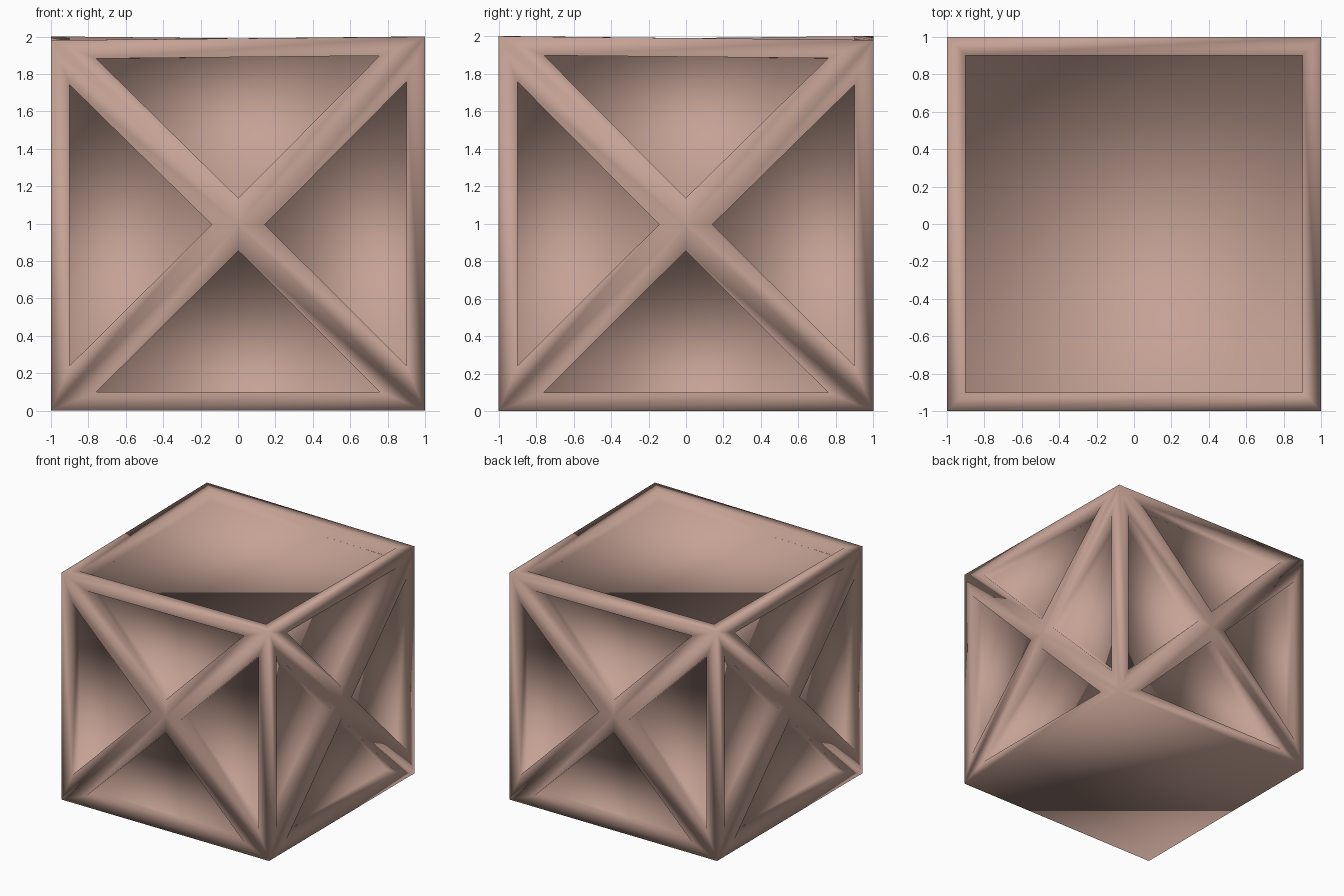
import bpy, bmesh

if "Cube" in bpy.data.objects:
    bpy.data.objects.remove(bpy.data.objects["Cube"])

FRAME = 0.1    # width of the rims and braces
DEPTH = 0.1    # depth of the recesses

mat = bpy.data.materials.new("dusty_pink_clay")
mat.diffuse_color = (0.56, 0.36, 0.30, 1)
mat.use_nodes = True
mat.node_tree.nodes["Principled BSDF"].inputs["Base Color"].default_value = mat.diffuse_color

bm = bmesh.new()
bmesh.ops.create_cube(bm, size=2)
bmesh.ops.translate(bm, verts=bm.verts, vec=(0, 0, 1))

# two opposite top corners sit slightly lower
for v in bm.verts:
    if v.co.z > 1 and v.co.x * v.co.y > 0:
        v.co.z -= 0.02
bm.normal_update()


def recess(faces):
    """Leave a rim around each face and sink the middle."""
    bmesh.ops.inset_individual(bm, faces=faces, thickness=FRAME,
                               use_even_offset=True)
    sunk = bmesh.ops.extrude_discrete_faces(bm, faces=faces)["faces"]
    bm.normal_update()
    for f in sunk:
        n = f.normal.copy()
        for v in f.verts:
            v.co -= n * DEPTH


top = [f for f in bm.faces if f.normal.z > 0.5]
sides = [f for f in bm.faces if abs(f.normal.z) < 0.5]

# four triangles per side leave crossed braces; the top gets one square tray
triangles = bmesh.ops.poke(bm, faces=sides)["faces"]
bm.normal_update()
recess(triangles)
recess(top)

# the whole crate is smooth shaded
for f in bm.faces:
    f.smooth = True

mesh = bpy.data.meshes.new("crate")
bm.to_mesh(mesh)
bm.free()
mesh.materials.append(mat)
crate = bpy.data.objects.new("crate", mesh)
bpy.context.collection.objects.link(crate)
